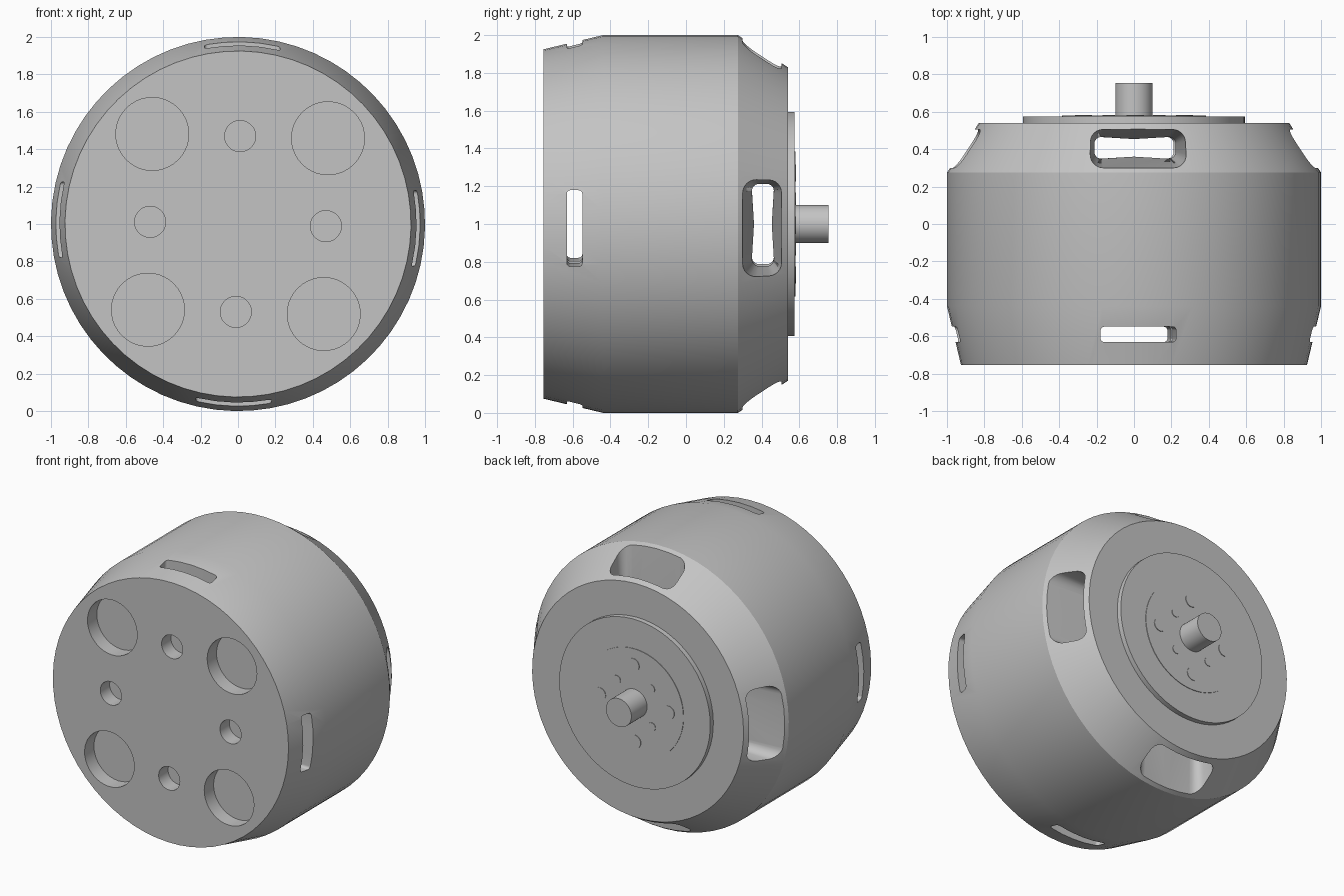
import bpy, bmesh, math
from mathutils import Matrix

cube = bpy.data.objects.get("Cube")
if cube:
    bpy.data.objects.remove(cube, do_unlink=True)

TWIST = math.radians(1.4)   # whole motor is turned slightly on its axis
CENTRE = Matrix.Translation((0, 0, 1)) @ Matrix.Rotation(TWIST, 4, 'Y')

grey = bpy.data.materials.new("plain grey")
grey.use_nodes = True
grey.diffuse_color = (0.55, 0.55, 0.55, 1)
grey.node_tree.nodes["Principled BSDF"].inputs["Base Color"].default_value = (0.55, 0.55, 0.55, 1)


def from_rings(name, rings, matrix=CENTRE):
    """Closed solid skinned through matching loops of points."""
    bm = bmesh.new()
    loops = [[bm.verts.new(p) for p in ring] for ring in rings]
    n = len(loops[0])
    for a, b in zip(loops, loops[1:]):
        for i in range(n):
            j = (i + 1) % n
            bm.faces.new((a[i], a[j], b[j], b[i]))
    bm.faces.new(loops[0][::-1])
    bm.faces.new(loops[-1])
    bmesh.ops.recalc_face_normals(bm, faces=bm.faces)
    bm.transform(matrix)
    mesh = bpy.data.meshes.new(name)
    bm.to_mesh(mesh)
    bm.free()
    mesh.materials.append(grey)
    ob = bpy.data.objects.new(name, mesh)
    bpy.context.collection.objects.link(ob)
    return ob


def lathe(name, profile, sides=64, x=0, z=0):
    """Turned part along y from (radius, y) pairs."""
    turn = [2 * math.pi * i / sides for i in range(sides)]
    return from_rings(name, [[(x + r * math.cos(t), y, z + r * math.sin(t)) for t in turn]
                             for r, y in profile])


def rounded_rect(w, h, radius, x, y, steps=6):
    """Loop in the y-z plane at x, half width w along z and half height h along y."""
    pts = []
    for k, (sy, sz) in enumerate(((1, 1), (-1, 1), (-1, -1), (1, -1))):
        for s in range(steps + 1):
            a = math.pi / 2 * (k + s / steps)
            pts.append((x, y + sy * (h - radius) + radius * math.cos(a),
                        sz * (w - radius) + radius * math.sin(a)))
    return pts


def cut(target, cutter):
    mod = target.modifiers.new("cut", 'BOOLEAN')
    mod.operation = 'DIFFERENCE'
    mod.solver = 'EXACT'
    mod.object = cutter
    cutter.hide_render = True
    bpy.ops.object.select_all(action='DESELECT')
    bpy.context.view_layer.objects.active = target
    target.select_set(True)
    bpy.ops.object.modifier_apply(modifier=mod.name)
    bpy.data.objects.remove(cutter, do_unlink=True)


# Main housing
housing = lathe("housing", [(0.925, -0.755), (1.0, -0.44), (1.0, 0.275), (0.83, 0.54)])

# Cooling windows (tapering inward) and straight front slots, crossing the body both ways
for quarter in (0, 1):
    spin = CENTRE @ Matrix.Rotation(quarter * math.pi / 2, 4, 'Y')
    outer, inner = (0.265, 0.112, 0.075), (0.205, 0.047, 0.03)
    cut(housing, from_rings("window_cutter", [
        rounded_rect(*outer, -1.05, 0.407),
        rounded_rect(*inner, 0, 0.407),
        rounded_rect(*outer, 1.05, 0.407)], spin))
    cut(housing, from_rings("slot_cutter", [
        rounded_rect(0.202, 0.041, 0.02, x, -0.59) for x in (-1.1, 1.1)], spin))

# Blind mounting holes in the front face
for i in (-1, 0, 1):
    for j in (-1, 0, 1):
        if i or j:
            radius = 0.195 if i and j else 0.083
            cut(housing, lathe("hole_cutter", [(radius, -0.9), (radius, -0.65)],
                               40, i * 0.47, j * 0.47))

# Rear plate, raised hub and output shaft
parts = [housing,
         lathe("rear_plate", [(0.593, 0.52), (0.593, 0.575)]),
         lathe("rear_hub", [(0.385, 0.56), (0.385, 0.579)]),
         lathe("shaft", [(0.1, 0.55), (0.1, 0.755)], 40)]

# Screw heads around the shaft
for k in range(8):
    a = k * math.pi / 4
    dist, r = (0.19, 0.03) if k % 2 else (0.27, 0.046)
    parts.append(lathe(f"screw_{k + 1}", [(r, 0.565), (r, 0.583)], 24,
                       dist * math.cos(a), dist * math.sin(a)))

# Smooth shading with sharp edges kept
bpy.ops.object.select_all(action='DESELECT')
for ob in parts:
    ob.select_set(True)
bpy.context.view_layer.objects.active = housing
bpy.ops.object.shade_smooth_by_angle(angle=math.radians(30))
